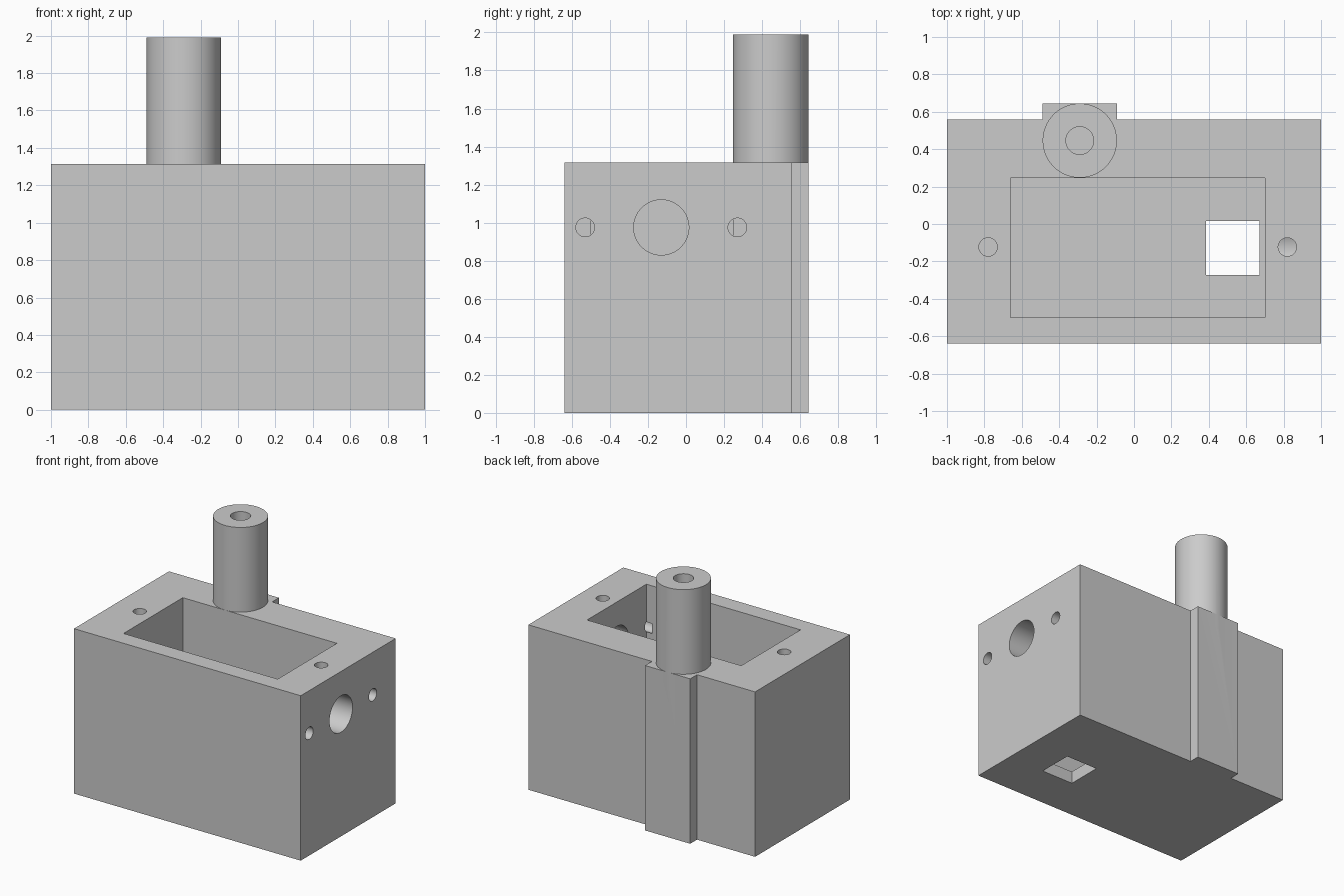
import bpy
import bmesh
from mathutils import Matrix, Vector

if "Cube" in bpy.data.objects:
    bpy.data.objects.remove(bpy.data.objects["Cube"], do_unlink=True)

grey = bpy.data.materials.new("plain grey")
grey.use_nodes = True
grey.diffuse_color = (0.6, 0.6, 0.6, 1)
grey.node_tree.nodes["Principled BSDF"].inputs["Base Color"].default_value = grey.diffuse_color

TOP = 1.315
POST_TOP = 1.99
POST = (-0.29, 0.446)


def add_object(name, bm):
    bmesh.ops.recalc_face_normals(bm, faces=bm.faces)
    mesh = bpy.data.meshes.new(name)
    bm.to_mesh(mesh)
    bm.free()
    mesh.materials.append(grey)
    obj = bpy.data.objects.new(name, mesh)
    bpy.context.collection.objects.link(obj)
    return obj


def prism(name, outline, z0, z1):
    bm = bmesh.new()
    face = bm.faces.new([bm.verts.new((x, y, z0)) for x, y in outline])
    top = bmesh.ops.extrude_face_region(bm, geom=[face])["geom"]
    bmesh.ops.translate(bm, vec=(0, 0, z1 - z0),
                        verts=[v for v in top if isinstance(v, bmesh.types.BMVert)])
    return add_object(name, bm)


def block(name, x0, x1, y0, y1, z0, z1):
    return prism(name, [(x0, y0), (x1, y0), (x1, y1), (x0, y1)], z0, z1)


def rod(name, start, end, radius):
    a, b = Vector(start), Vector(end)
    turn = Vector((0, 0, 1)).rotation_difference(b - a).to_matrix().to_4x4()
    bm = bmesh.new()
    bmesh.ops.create_cone(bm, cap_ends=True, segments=64, radius1=radius, radius2=radius,
                          depth=(b - a).length, matrix=Matrix.Translation((a + b) / 2) @ turn)
    return add_object(name, bm)


def combine(target, part, operation):
    mod = target.modifiers.new(part.name, "BOOLEAN")
    mod.operation = operation
    mod.solver = "EXACT"
    mod.object = part
    bpy.context.view_layer.objects.active = target
    bpy.ops.object.modifier_apply(modifier=mod.name)
    bpy.data.objects.remove(part, do_unlink=True)


# Housing with the full-height rib on its back
rib_l, rib_r, back, rib_back, front = -0.488, -0.09, 0.558, 0.644, -0.638
housing = prism("housing", [(-1, front), (1, front), (1, back), (rib_r, back),
                            (rib_r, rib_back), (rib_l, rib_back), (rib_l, back), (-1, back)],
                0, TOP)

# Open compartment and the square hole in its floor
combine(housing, block("compartment", -0.66, 0.70, -0.50, 0.247, 0.1, 1.5), "DIFFERENCE")
combine(housing, block("floor_hole", 0.385, 0.672, -0.272, 0.016, -0.2, 0.3), "DIFFERENCE")

# Round openings in the side wall
for y, r, inner in ((-0.13, 0.145, 0.6), (-0.53, 0.049, 0.65), (0.27, 0.049, 0.65)):
    combine(housing, rod("side_hole", (1.2, y, 0.975), (inner, y, 0.975), r), "DIFFERENCE")

# Screw holes in the rim
for x in (-0.78, 0.82):
    combine(housing, rod("rim_hole", (x, -0.123, 1.5), (x, -0.123, 0.95), 0.049), "DIFFERENCE")

# Hollow post on the rim
combine(housing, rod("post", (*POST, TOP - 0.1), (*POST, POST_TOP), 0.1985), "UNION")
combine(housing, rod("post_bore", (*POST, POST_TOP + 0.2), (*POST, TOP + 0.005), 0.074), "DIFFERENCE")

bpy.ops.object.select_all(action="DESELECT")
housing.select_set(True)
bpy.context.view_layer.objects.active = housing
bpy.ops.object.shade_smooth_by_angle(angle=0.52)
